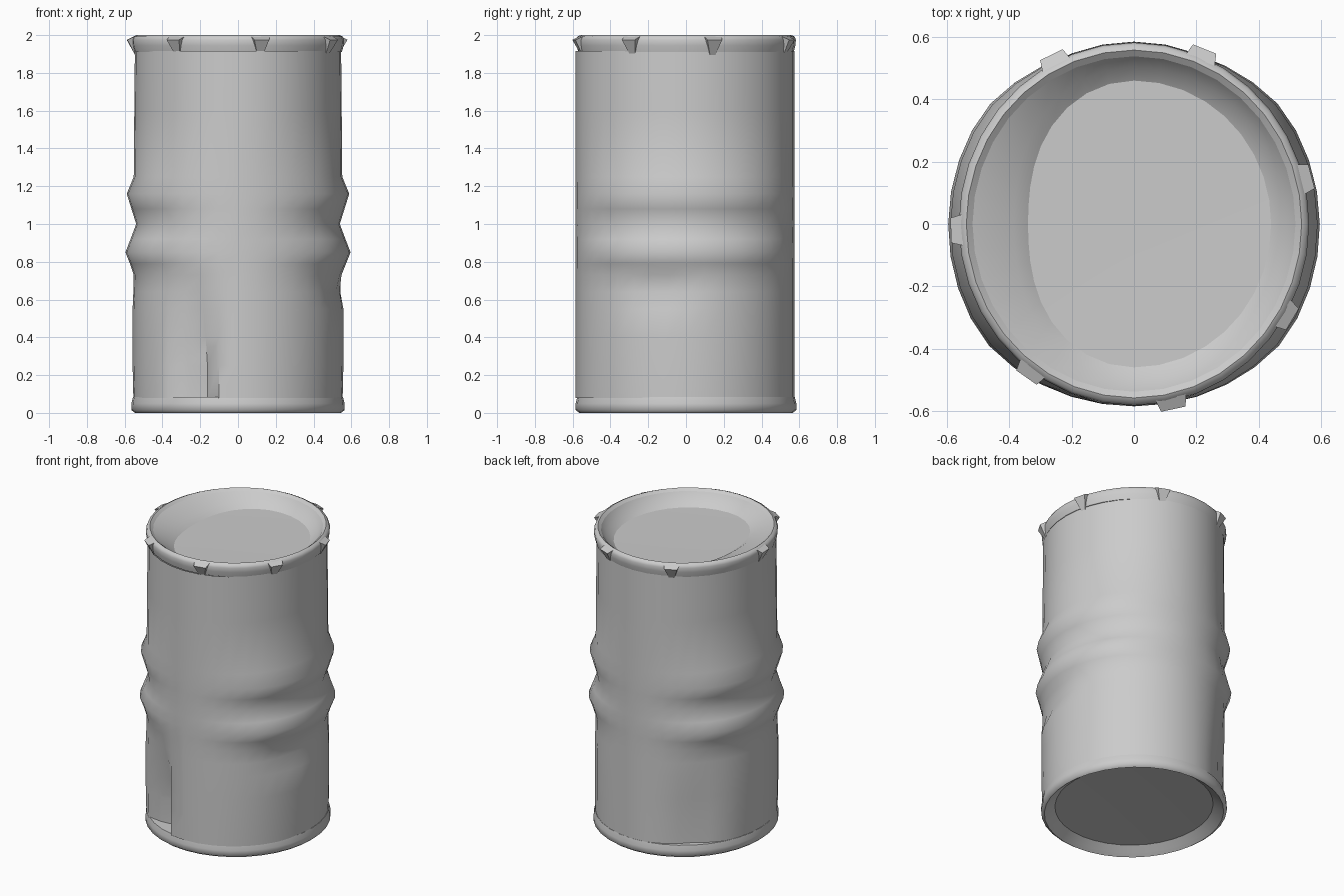
import bpy, bmesh, math
from math import cos, sin, radians, pi
from mathutils import Vector

cube = bpy.data.objects.get("Cube")
if cube:
    bpy.data.objects.remove(cube, do_unlink=True)

steel = bpy.data.materials.new("plain_grey")
steel.use_nodes = True
GREY = (0.6, 0.6, 0.6, 1)
steel.diffuse_color = GREY
steel.node_tree.nodes["Principled BSDF"].inputs["Base Color"].default_value = GREY

SIDES = 36
ANGLES = [2 * pi * i / SIDES for i in range(SIDES)]


def finish(name, bm, angle):
    """Turn a bmesh into a shaded object."""
    mesh = bpy.data.meshes.new(name)
    bm.to_mesh(mesh)
    bm.free()
    ob = bpy.data.objects.new(name, mesh)
    bpy.context.collection.objects.link(ob)
    mesh.materials.append(steel)
    bpy.ops.object.select_all(action='DESELECT')
    ob.select_set(True)
    bpy.context.view_layer.objects.active = ob
    bpy.ops.object.shade_smooth_by_angle(angle=radians(angle))
    return ob


def loft(name, rings, radius, angle, cap=None):
    """Skin stacked rings; cap closes the last ring with a fan at that height."""
    bm = bmesh.new()
    loops = [[bm.verts.new((radius(a, z, r) * cos(a), radius(a, z, r) * sin(a), z))
              for a in ANGLES] for z, r in rings]
    for low, high in zip(loops, loops[1:]):
        for i in range(SIDES):
            j = (i + 1) % SIDES
            bm.faces.new((low[i], low[j], high[j], high[i]))
    if cap is not None:
        centre = bm.verts.new((0, 0, cap))
        for i in range(SIDES):
            bm.faces.new((loops[-1][i], loops[-1][(i + 1) % SIDES], centre))
    return finish(name, bm, angle)


# Dents in the wall: deepest direction, width either side, low z, high z, depth
DENTS = [(-110, 20, 8, 0.07, 0.78, 0.11),
         (-15, 28, 28, 0.6, 0.76, 0.035),
         (130, 30, 20, 0.07, 0.7, 0.035)]


def wall_radius(a, z, r):
    """Slightly oval drum whose two ribs flatten out toward front and back."""
    flank = min(1, 1.6 * cos(a) ** 2)
    result = 0.554 + 0.026 * sin(a) ** 2 - 0.005 * sin(a) + r * flank
    for direction, before, after, low, high, depth in DENTS:
        turn = (math.degrees(a) - direction + 180) % 360 - 180
        off = -turn / before if turn < 0 else turn / after
        if off < 1 and low < z < high:
            result -= depth * (1 - off) * min(1, 1.4 * (high - z) / (high - low))
    return result


WALL = [(0.08, 0), (0.25, 0.004), (0.4, 0.004), (0.55, 0.004), (0.64, 0),
        (0.73, -0.002), (0.79, 0.018), (0.85, 0.042), (0.92, 0.015), (1.0, -0.015),
        (1.08, 0.01), (1.16, 0.035), (1.25, -0.002), (1.6, -0.005), (1.915, -0.008)]
loft("drum_wall", WALL, wall_radius, 60)


def round_radius(a, z, r):
    return r + 0.02 * sin(a) ** 2


# Rolled rims; hidden shelves run inward beneath the wall ends
TOP_RIM = [(1.91, 0.52), (1.91, 0.55), (1.945, 0.559), (1.975, 0.562),
           (1.992, 0.555), (2.0, 0.538), (1.985, 0.518)]
loft("top_rim", TOP_RIM, round_radius, 50)
BOTTOM_RIM = [(0.015, 0.525), (0.0, 0.545), (0.015, 0.565), (0.05, 0.564),
              (0.085, 0.556), (0.085, 0.43)]
loft("bottom_rim", BOTTOM_RIM, round_radius, 60)


def lid_radius(a, z, r):
    """The sunken panel is pushed in on one side."""
    return round_radius(a, z, r) - (0.1 * max(0, -cos(a)) ** 2 if r < 0.5 else 0)


loft("sunken_lid", [(1.985, 0.518), (1.94, 0.485), (1.91, 0.44)], lid_radius, 24, cap=1.905)
base = loft("sunken_base", [(0.015, 0.525), (0.05, 0.48)], round_radius, 20, cap=0.07)
base.data.flip_normals()

# Small crimps hanging under the top rim
bm = bmesh.new()
for deg in (15, 68, 116, 182, 235, 282, 329):
    out = Vector((cos(radians(deg)), sin(radians(deg)), 0))
    side = Vector((-out.y, out.x, 0))
    shell = round_radius(radians(deg), 0, 0)

    def point(r, s, z):
        return bm.verts.new(out * (r + shell) + side * s + Vector((0, 0, z)))

    lip = [point(0.588, -0.04, 1.975), point(0.588, 0.04, 1.975)]
    tip = [point(0.545, -0.015, 1.895), point(0.545, 0.015, 1.895)]
    root = [point(0.55, -0.05, 1.993), point(0.55, 0.05, 1.993)]
    bm.faces.new((tip[0], tip[1], lip[1], lip[0]))
    bm.faces.new((lip[0], lip[1], root[1], root[0]))
    bm.faces.new((tip[0], lip[0], root[0]))
    bm.faces.new((tip[1], root[1], lip[1]))
finish("rim_crimps", bm, 10)
